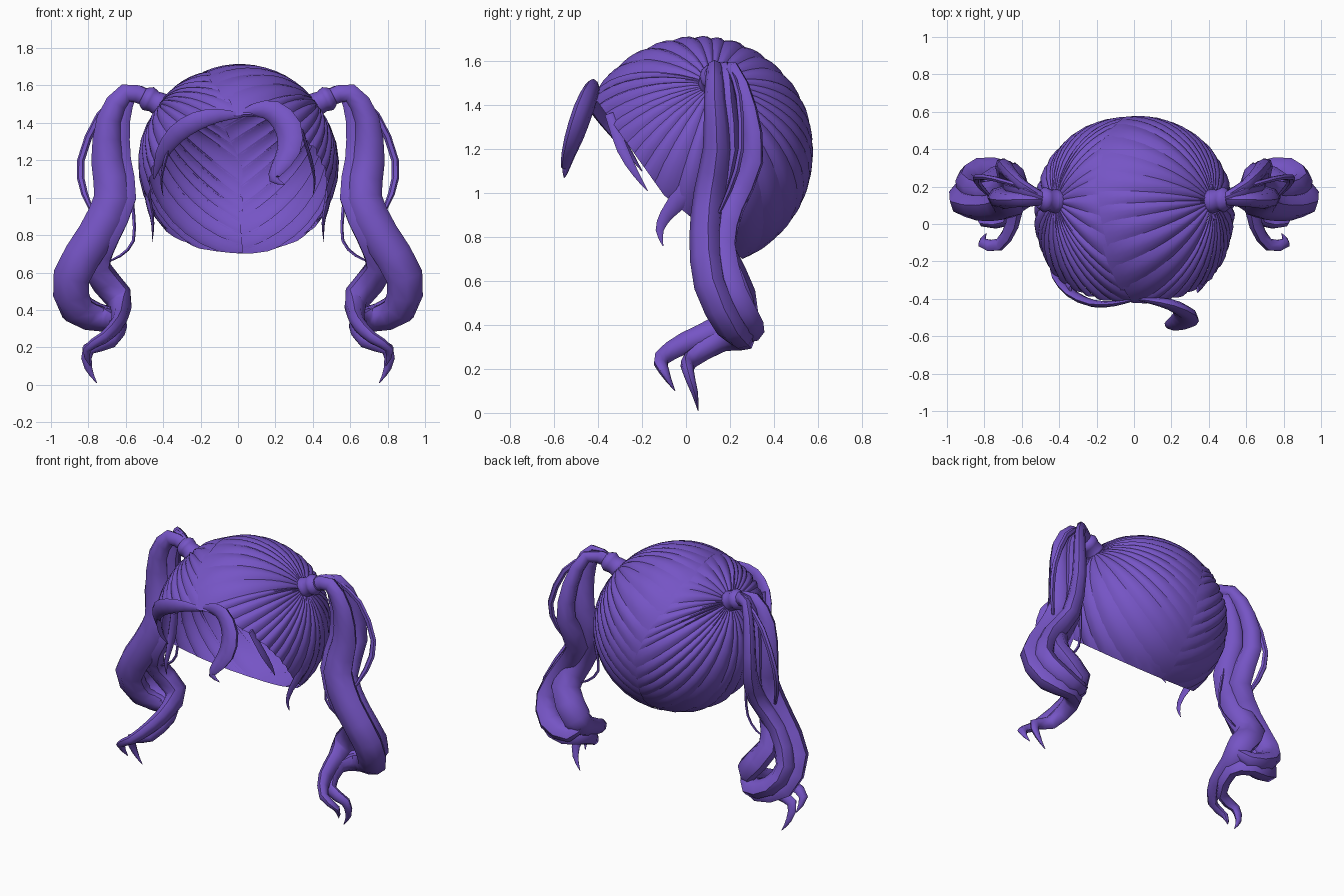
import bpy, bmesh, math, random
from mathutils import Vector

random.seed(4)
default = bpy.data.objects.get("Cube")
if default:
    bpy.data.objects.remove(default, do_unlink=True)

purple = bpy.data.materials.new("purple hair")
purple.use_nodes = True
purple.diffuse_color = (0.18, 0.09, 0.56, 1)
purple.node_tree.nodes["Principled BSDF"].inputs["Base Color"].default_value = purple.diffuse_color
purple.node_tree.nodes["Principled BSDF"].inputs["Roughness"].default_value = 0.7


def finish(bm, name, angle=45):
    """Turn a bmesh into a smooth shaded object with sharp creases."""
    mesh = bpy.data.meshes.new(name)
    bm.to_mesh(mesh)
    bm.free()
    mesh.materials.append(purple)
    for poly in mesh.polygons:
        poly.use_smooth = True
    mesh.set_sharp_from_angle(angle=math.radians(angle))
    obj = bpy.data.objects.new(name, mesh)
    bpy.context.scene.collection.objects.link(obj)
    return obj


def spline(points, steps):
    """Catmull-Rom through points of (x, y, z, radius)."""
    pts = [Vector(p) for p in points]
    pts = [pts[0] * 2 - pts[1]] + pts + [pts[-1] * 2 - pts[-2]]
    out = []
    for a, b, c, d in zip(pts, pts[1:], pts[2:], pts[3:]):
        for i in range(steps):
            t = i / steps
            out.append(0.5 * (2 * b + (c - a) * t + (2 * a - 5 * b + 4 * c - d) * t * t
                              + (3 * b - a - 3 * c + d) * t ** 3))
    return out + [pts[-2]]


def lock(name, points, side=1, flat=0.75, ref=(0, 1, 0), sides=8, steps=2):
    """Sweep a flattened ring along a path to make a lock of hair."""
    path = spline(points, steps)
    centres = [Vector((p[0] * side, p[1], p[2])) for p in path]
    thin = Vector((ref[0] * side, ref[1], ref[2]))
    bm = bmesh.new()
    rings = []
    for i, c in enumerate(centres):
        tangent = (centres[min(i + 1, len(path) - 1)] - centres[max(i - 1, 0)]).normalized()
        thin = (thin - tangent * thin.dot(tangent)).normalized()
        wide = tangent.cross(thin)
        r = max(path[i][3], 0.002)
        ring = []
        for k in range(sides):
            a = math.tau * k / sides
            ring.append(bm.verts.new(c + wide * r * math.cos(a) + thin * r * flat * math.sin(a)))
        rings.append(ring)
    for lo, hi in zip(rings, rings[1:]):
        for k in range(sides):
            n = (k + 1) % sides
            bm.faces.new((lo[k], lo[n], hi[n], hi[k]))
    bm.faces.new(rings[0])
    bm.faces.new(rings[-1])
    bmesh.ops.recalc_face_normals(bm, faces=bm.faces[:])
    return finish(bm, name, 50)


# Scalp: bowed strips fan from each tie to a wandering parting
CENTRE = Vector((0, 0.07, 1.185))


def on_scalp(direction, scale):
    depth = 0.56 if direction.y < 0 else 0.5
    return CENTRE + Vector((direction.x * 0.525, direction.y * depth, direction.z * 0.515)) * scale


def parting(a):
    shift = -0.36 * math.sin(a * 1.2) if 0 < a < math.radians(150) else 0
    return Vector((shift, math.cos(a), math.sin(a))).normalized()


def scalp_half(name, side):
    bm = bmesh.new()
    tie = Vector((side * 0.8, 0.1, 0.6)).normalized()
    widths = [random.uniform(0.7, 1.4) for _ in range(32)]
    start = -math.pi * 0.75
    across, along = 5, 12
    for w in widths:
        span = math.tau * w / sum(widths)
        end = 1 + random.uniform(0.01, 0.07)
        swell = random.uniform(0.03, 0.05)
        grid = []
        for j in range(along + 1):
            t = 0.03 + (end - 0.03) * j / along
            row = []
            for i in range(across):
                f = i / (across - 1)
                mid = parting(start + span * (f * 1.12 - 0.06))
                direction = tie.slerp(mid, t) if t <= 1 else (mid + (mid - tie) * (t - 1)).normalized()
                bow = math.sin(math.pi * (0.08 + 0.84 * f) ** 0.8) - 0.35
                rise = math.sin(math.pi * min(t, 1)) ** 0.6 if t < 1 else 0
                lift = 0.012 if side > 0 else 0.0
                row.append(bm.verts.new(on_scalp(direction, 1 + swell * bow * rise + lift * t)))
            grid.append(row)
        for lo, hi in zip(grid, grid[1:]):
            for i in range(across - 1):
                bm.faces.new((lo[i], lo[i + 1], hi[i + 1], hi[i]))
        start += span
    # Open the face: a steep cut at the temples, a flatter one under the nape
    for point, normal in (((0, -0.1, 0.99), (0, -0.45, -0.32)), ((0, -0.1, 0.99), (0, -0.3, -0.37))):
        bmesh.ops.bisect_plane(bm, geom=bm.verts[:] + bm.edges[:] + bm.faces[:],
                               plane_co=point, plane_no=normal, clear_outer=True)
    bm.normal_update()
    for face in bm.faces:
        if face.normal.dot(face.calc_center_median() - CENTRE) < 0:
            face.normal_flip()
    finish(bm, name)


# Pigtails, ties and wisps, one set for each side
ROOT = (0.48, 0.13, 1.53, 0.045)
PIGTAIL = {
    "front_lock": [ROOT, (0.6, 0.13, 1.56, 0.05), (0.69, 0.13, 1.42, 0.065), (0.70, 0.14, 1.2, 0.085),
                   (0.67, 0.11, 1.0, 0.10), (0.76, 0.09, 0.8, 0.10), (0.89, 0.11, 0.58, 0.10),
                   (0.86, 0.2, 0.4, 0.095), (0.72, 0.25, 0.35, 0.075), (0.64, 0.16, 0.33, 0.06),
                   (0.68, 0.02, 0.24, 0.045), (0.80, 0.01, 0.19, 0.035), (0.80, 0.04, 0.09, 0.02),
                   (0.755, 0.055, 0.01, 0.002)],
    "inner_lock": [ROOT, (0.57, 0.17, 1.56, 0.045), (0.63, 0.18, 1.42, 0.06), (0.64, 0.19, 1.2, 0.075),
                   (0.62, 0.14, 1.0, 0.085), (0.71, 0.12, 0.8, 0.09), (0.76, 0.2, 0.63, 0.09),
                   (0.64, 0.25, 0.47, 0.09), (0.63, 0.15, 0.38, 0.065), (0.65, 0.0, 0.32, 0.05),
                   (0.72, -0.11, 0.25, 0.038), (0.81, -0.1, 0.19, 0.028), (0.79, -0.05, 0.1, 0.002)],
    "back_lock": [ROOT, (0.6, 0.21, 1.56, 0.04), (0.67, 0.28, 1.38, 0.05), (0.69, 0.3, 1.15, 0.06),
                  (0.67, 0.2, 0.94, 0.075), (0.79, 0.15, 0.75, 0.085), (0.89, 0.2, 0.54, 0.085),
                  (0.82, 0.27, 0.41, 0.085), (0.68, 0.27, 0.37, 0.07), (0.61, 0.22, 0.45, 0.03)],
}
for side, label in ((1, "left"), (-1, "right")):
    scalp_half(label + "_scalp_hair", side)
    for part, points in PIGTAIL.items():
        lock(f"{label}_pigtail_{part}", points, side)
    lock(label + "_hair_tie", [(0.39, 0.12, 1.485, 0.05), (0.41, 0.12, 1.495, 0.066),
                               (0.45, 0.127, 1.515, 0.058), (0.48, 0.13, 1.53, 0.068),
                               (0.51, 0.13, 1.545, 0.045)], side, flat=1, sides=12)
    lock(label + "_outer_wisp", [(0.6, 0.2, 1.56, 0.015), (0.74, 0.24, 1.44, 0.02), (0.84, 0.25, 1.2, 0.02),
                                 (0.82, 0.2, 1.02, 0.018), (0.74, 0.12, 0.85, 0.004)], side, sides=6)
    lock(label + "_inner_wisp", [(0.58, 0.18, 1.1, 0.012), (0.56, 0.16, 0.92, 0.01), (0.56, 0.14, 0.77, 0.009),
                                 (0.63, 0.15, 0.69, 0.008), (0.72, 0.15, 0.65, 0.003)], side, sides=5)
    lock(label + "_sideburn", [(0.49, 0.02, 1.12, 0.04), (0.48, -0.02, 0.99, 0.045), (0.46, -0.09, 0.9, 0.03),
                               (0.455, -0.12, 0.83, 0.018), (0.46, -0.105, 0.76, 0.002)],
         side, flat=0.4, ref=(1, 0, 0), sides=6)
    lock(label + "_temple_wisp", [(0.34, -0.35, 1.36, 0.02), (0.39, -0.29, 1.2, 0.025),
                                  (0.41, -0.23, 1.09, 0.015), (0.4, -0.175, 1.01, 0.002)],
         side, flat=0.4, ref=(1, 0, 0), sides=6)

# Fringe: one swept lock across the brow and one curled forelock
lock("swept_fringe", [(0.02, -0.4, 1.44, 0.012), (-0.1, -0.425, 1.44, 0.035), (-0.22, -0.425, 1.41, 0.05),
                      (-0.33, -0.375, 1.34, 0.05), (-0.41, -0.29, 1.23, 0.035), (-0.45, -0.2, 1.1, 0.004)],
     flat=0.4, ref=(0, -1, 0))
lock("curled_forelock", [(0, -0.4, 1.44, 0.012), (0.09, -0.41, 1.47, 0.035), (0.19, -0.43, 1.46, 0.06),
                         (0.27, -0.47, 1.37, 0.075), (0.27, -0.51, 1.25, 0.07), (0.21, -0.54, 1.15, 0.045),
                         (0.19, -0.55, 1.1, 0.025), (0.25, -0.555, 1.07, 0.002)],
     flat=0.5, ref=(0.5, -1, 0.2))
